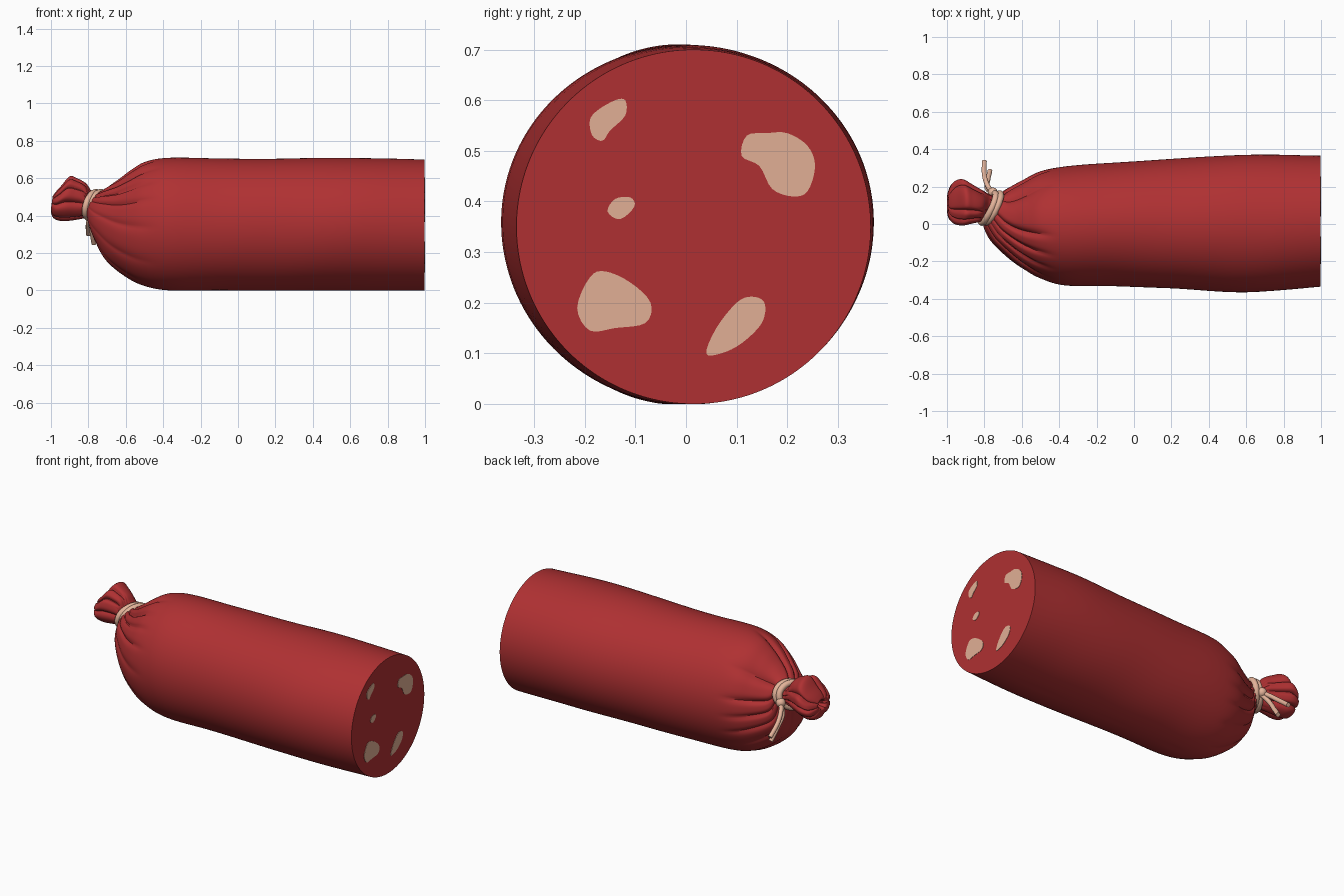
import bpy
import bmesh
from math import sin, cos, pi, exp
from mathutils import Vector

cube = bpy.data.objects.get("Cube")
if cube:
    bpy.data.objects.remove(cube)


def make_material(name, color):
    mat = bpy.data.materials.new(name)
    mat.use_nodes = True
    mat.diffuse_color = color
    mat.node_tree.nodes["Principled BSDF"].inputs["Base Color"].default_value = color
    return mat


red = make_material("sausage red", (0.43, 0.03, 0.032, 1))
fat = make_material("fat", (0.75, 0.43, 0.30, 1))
cord = make_material("cord", (0.77, 0.45, 0.32, 1))


def spline(points, steps, closed=False):
    """Smooth curve through points of any dimension."""
    n = len(points)
    pts = [Vector(p) for p in points]
    pick = (lambda i: pts[i % n]) if closed else (lambda i: pts[max(0, min(n - 1, i))])
    out = []
    for i in range(n if closed else n - 1):
        a, b, c, d = (pick(i + k) for k in (-1, 0, 1, 2))
        for s in range(steps):
            t = s / steps
            out.append(b + (c - a) * (t / 2)
                       + (a * 2 - b * 5 + c * 4 - d) * (t * t / 2)
                       + (b * 3 - a - c * 3 + d) * (t ** 3 / 2))
    if not closed:
        out.append(pts[-1])
    return out


def smooth(obj, angle):
    bpy.ops.object.select_all(action='DESELECT')
    obj.select_set(True)
    bpy.context.view_layer.objects.active = obj
    bpy.ops.object.shade_smooth_by_angle(angle=angle)


def loft(name, rings, mat):
    """Closed skin over a list of rings, with flat end caps."""
    bm = bmesh.new()
    loops = [[bm.verts.new(p) for p in ring] for ring in rings]
    n = len(loops[0])
    for a, b in zip(loops, loops[1:]):
        for i in range(n):
            j = (i + 1) % n
            bm.faces.new((a[i], a[j], b[j], b[i]))
    bm.faces.new(loops[0])
    bm.faces.new(loops[-1])
    bmesh.ops.recalc_face_normals(bm, faces=bm.faces)
    mesh = bpy.data.meshes.new(name)
    bm.to_mesh(mesh)
    bm.free()
    mesh.materials.append(mat)
    obj = bpy.data.objects.new(name, mesh)
    bpy.context.collection.objects.link(obj)
    return obj


def ramp(x, start, end):
    t = max(0, min(1, (x - start) / (end - start)))
    return t * t * (3 - 2 * t)


# Casing sections: x at top, x at bottom, z top, z bottom, y front, y back
sections = [
    (0.998, 0.998, .70, 0, -.335, .365),
    (.6, .6, .71, 0, -.365, .37),
    (.2, .2, .705, 0, -.345, .347),
    (-.1, -.1, .705, 0, -.333, .328),
    (-.36, -.36, .71, 0, -.33, .308),
    (-.49, -.51, .69, .027, -.292, .282),
    (-.57, -.62, .645, .085, -.24, .235),
    (-.63, -.71, .60, .165, -.18, .195),
    (-.68, -.76, .565, .26, -.11, .172),
    (-.72, -.785, .535, .35, -.03, .16),
    (-.75, -.785, .52, .395, .015, .155),
    (-.78, -.80, .52, .395, .015, .155),
    (-.81, -.825, .57, .385, .01, .18),
    (-.86, -.88, .60, .375, 0, .215),
    (-.90, -.94, .61, .37, -.01, .24),
    (-.945, -.985, .56, .385, 0, .225),
    (-.98, -1, .52, .42, .03, .18),
    (-.99, -.995, .495, .44, .07, .15),
    (-.95, -.95, .48, .45, .09, .13),
]


def casing_ring(section, count=180):
    xt, xb, zt, zb, yf, yb = section
    x = (xt + xb) / 2
    body = ramp(x, -.4, -.68)
    knob = ramp(x, -.77, -.85)
    yaw = .04 * exp(-((x + .755) / .05) ** 2)
    ring = []
    for i in range(count):
        a = 2 * pi * i / count
        # Gathered pleats, strongest above and fading out below
        warp = a + .22 * sin(2 * a + 1) + .1 * sin(3 * a)
        body_fold = (1 - abs(sin(6.5 * warp))) ** 2 * (.6 + .4 * sin(a + .4))
        knob_fold = (1 - abs(sin(3.5 * warp + .4))) ** 2
        r = 1 - .15 * body * (1 - knob) * body_fold - .2 * knob * knob_fold
        r += .004 * sin(3 * a + 5 * x) * sin(7 * x) * ramp(x, .99, .7)
        y = (yf + yb) / 2 + (yb - yf) / 2 * r * cos(a)
        z = (zt + zb) / 2 + (zt - zb) / 2 * r * sin(a)
        px = x + (xt - xb) / 2 * sin(a) + yaw * cos(a)
        ring.append((max(-1, px), y, max(0, z)))
    return ring


casing = loft("sausage_casing", [casing_ring(s) for s in spline(sections, 6)], red)
smooth(casing, .8)

# Fat pieces on the cut end, outlined in y and z
fat_outlines = {
    "fat_upper_front": [(-.19, .56), (-.185, .53), (-.165, .52), (-.15, .54),
                        (-.12, .57), (-.12, .6), (-.14, .6), (-.175, .58)],
    "fat_upper_back": [(.11, .49), (.12, .53), (.16, .535), (.2, .535), (.24, .51),
                       (.255, .47), (.24, .42), (.21, .41), (.17, .425), (.145, .47)],
    "fat_middle": [(-.155, .38), (-.13, .365), (-.102, .39), (-.11, .408), (-.14, .405)],
    "fat_lower_front": [(-.215, .19), (-.19, .25), (-.16, .262), (-.11, .24),
                        (-.07, .2), (-.08, .16), (-.14, .15), (-.19, .145)],
    "fat_lower_back": [(.04, .1), (.07, .1), (.11, .12), (.15, .16),
                       (.155, .2), (.13, .212), (.1, .2), (.06, .15)],
}
for name, outline in fat_outlines.items():
    edge = spline(outline, 4, closed=True)
    loft(name, [[(x, p[0], p[1]) for p in edge] for x in (.996, 1)], fat)


def rope(name, points, radius, closed=False):
    curve = bpy.data.curves.new(name, 'CURVE')
    curve.dimensions = '3D'
    curve.bevel_depth = radius
    curve.bevel_resolution = 3
    curve.use_fill_caps = True
    line = curve.splines.new('POLY')
    line.points.add(len(points) - 1)
    for point, co in zip(line.points, points):
        point.co = (*co, 1)
    line.use_cyclic_u = closed
    line.use_smooth = True
    curve.materials.append(cord)
    obj = bpy.data.objects.new(name, curve)
    bpy.context.collection.objects.link(obj)


# Cord wound twice round the neck
for name, shift in (("cord_wrap_inner", .013), ("cord_wrap_outer", -.013)):
    turn = [2 * pi * i / 48 for i in range(48)]
    rope(name, [(-.765 + shift + .035 * cos(a) + .018 * sin(a),
                 .085 + .077 * cos(a), .457 + .068 * sin(a)) for a in turn], .018, True)

# Loose cord ends and the knot
rope("cord_end_long", spline([(-.745, .16, .44), (-.78, .2, .41), (-.80, .26, .36),
                              (-.80, .335, .30)], 6), .013)
rope("cord_end_short", spline([(-.745, .16, .43), (-.785, .19, .38), (-.78, .24, .31),
                               (-.77, .285, .25)], 6), .013)
bpy.ops.mesh.primitive_uv_sphere_add(segments=20, ring_count=12, radius=.027,
                                     location=(-.755, .168, .435))
knot = bpy.context.object
knot.name = "cord_knot"
knot.data.materials.append(cord)
smooth(knot, 1)
